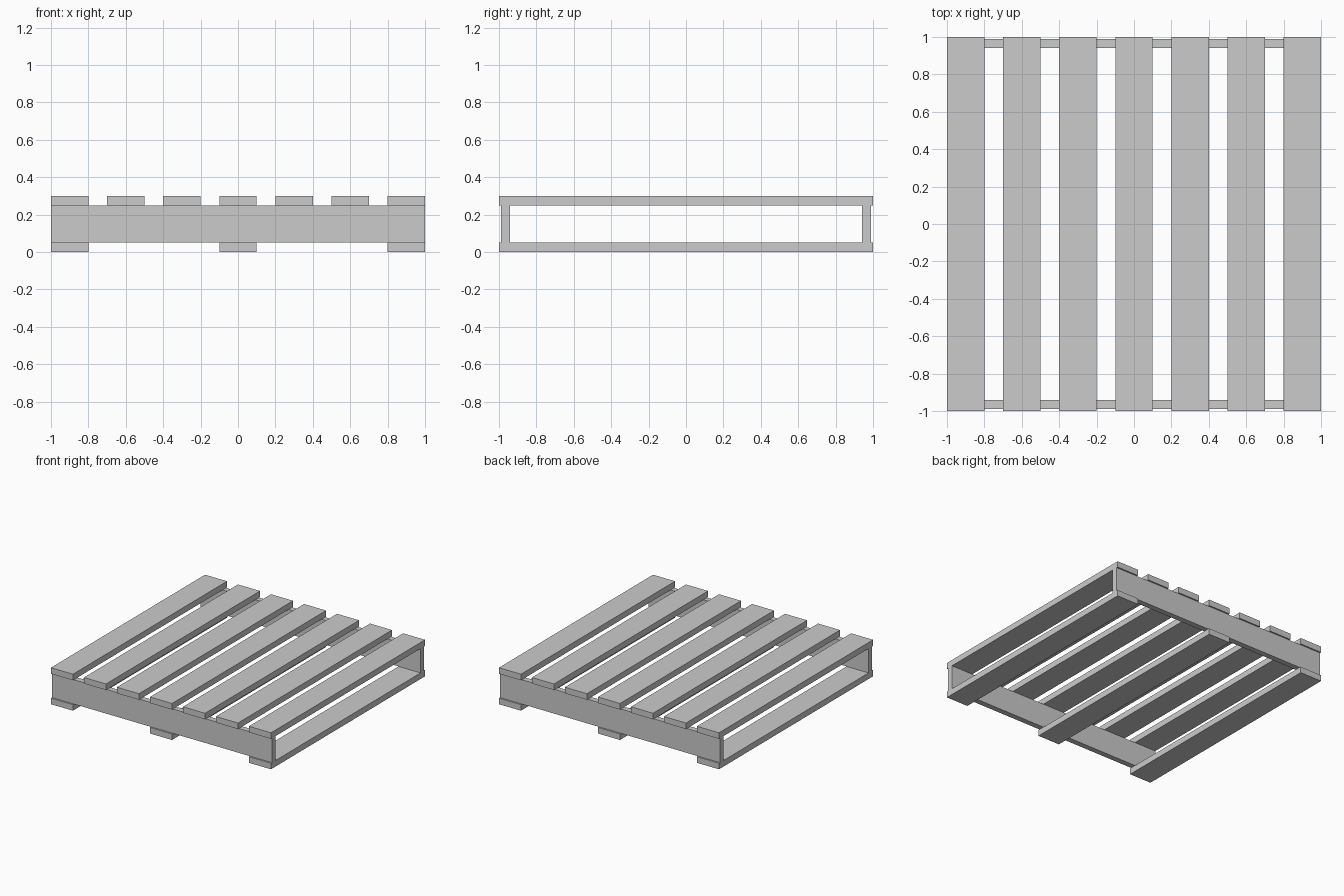
import bpy, bmesh
from mathutils import Matrix, Vector

if "Cube" in bpy.data.objects:
    bpy.data.objects.remove(bpy.data.objects["Cube"])


def board(name, center, size):
    bm = bmesh.new()
    bmesh.ops.create_cube(bm, size=1.0, matrix=Matrix.Diagonal((*size, 1.0)))
    mesh = bpy.data.meshes.new(name)
    bm.to_mesh(mesh)
    bm.free()
    obj = bpy.data.objects.new(name, mesh)
    obj.location = Vector(center)
    bpy.context.collection.objects.link(obj)
    return obj


PLANK = (0.2, 2.0, 0.05)

# Seven deck planks along the top
for i in range(7):
    board(f"top_plank_{i + 1}", (-0.9 + 0.3 * i, 0, 0.275), PLANK)

# Three runner planks underneath
for i, x in enumerate((-0.9, 0, 0.9)):
    board(f"bottom_plank_{i + 1}", (x, 0, 0.025), PLANK)

# Upright boards at front and back, set slightly in from the plank ends
for name, side in (("front_stringer", -1), ("back_stringer", 1)):
    board(name, (0, side * 0.965, 0.15), (2.0, 0.046, 0.2))
